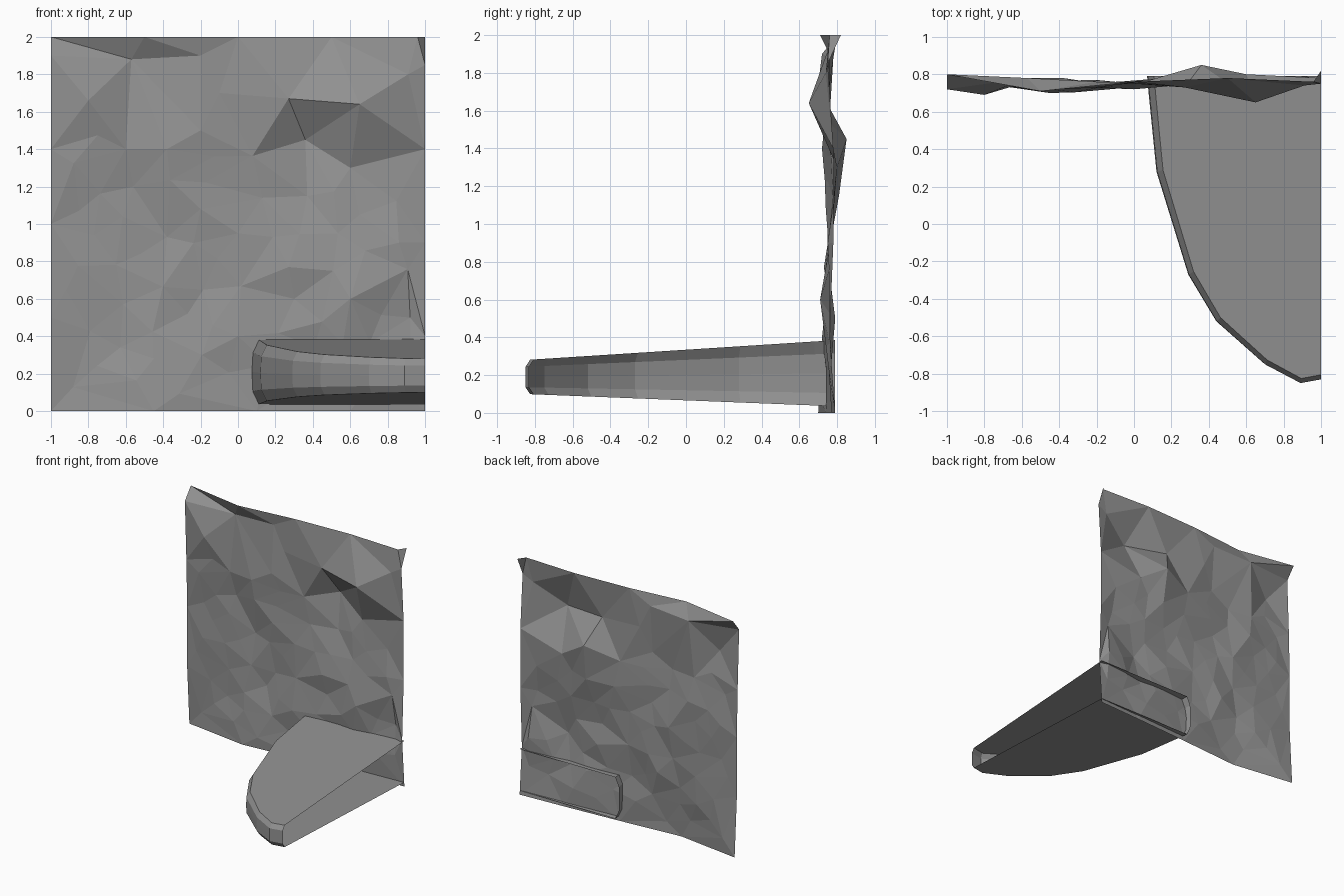
import bpy, bmesh, random
from mathutils import Vector
from mathutils.geometry import delaunay_2d_cdt

if "Cube" in bpy.data.objects:
    bpy.data.objects.remove(bpy.data.objects["Cube"])

random.seed(4)
stone = bpy.data.materials.new("stone grey")
stone.diffuse_color = (0.29, 0.29, 0.29, 1)
stone.use_nodes = True
stone.node_tree.nodes["Principled BSDF"].inputs["Base Color"].default_value = stone.diffuse_color


def add_object(name, verts, faces):
    mesh = bpy.data.meshes.new(name)
    mesh.from_pydata(verts, [], faces)
    mesh.materials.append(stone)
    ob = bpy.data.objects.new(name, mesh)
    bpy.context.collection.objects.link(ob)
    return ob


# Rock wall: main ridges and hollows as (x, z, depth y)
ridges = [
    (-1, 2, .80), (-.5, 2, .71), (-.57, 1.88, .78), (0, 2, .76), (.96, 2, .76), (1, 2, .82),
    (.91, 1.8, .74), (-.8, 1.66, .69), (-.6, 1.4, .75), (.27, 1.67, .73), (.36, 1.45, .85),
    (.65, 1.64, .65), (.6, 1.3, .80), (1, 1.4, .78), (-1, 1.4, .74), (-.56, 1.2, .78),
    (-.38, 1.4, .72), (-.13, 1.36, .75), (.37, 1.15, .81), (-.2, 1.08, .74), (0, .95, .75),
    (.27, .77, .73), (.86, .9, .75), (.92, .5, .79), (-.27, .52, .77), (-.45, .28, .72),
    (-.63, .34, .76), (-.38, .93, .78), (-1, 0, .78), (1, 0, .79), (-.45, 0, .70), (.1, 0, .74),
    (-1, 1, .75), (-1, .5, .75), (0, .4, .72), (.3, .6, .76), (1, .9, .78), (.6, 0, .77),
    (1, .4, .76), (.6, .6, .71), (.65, 1.05, .78), (-.1, 1.7, .76), (.5, 2, .78), (-1, 1.9, .72),
    (-.2, 1.9, .76), (1, 1.85, .75), (-.2, 1.5, .73),
]


def depth(x, z):
    # inverse distance blend between the main points
    w = [(1 / ((x - a) ** 2 + (z - b) ** 2 + 1e-4) ** 1.5, y) for a, b, y in ridges]
    return sum(k * y for k, y in w) / sum(k for k, y in w)


pts = list(ridges)
tries = 0
while len(pts) < 95 and tries < 5000:   # smaller facets between
    tries += 1
    x, z = random.uniform(-.93, .93), random.uniform(.08, 1.5)
    if x > .1 and z > 1.22:
        continue
    if all((x - p[0]) ** 2 + (z - p[1]) ** 2 > .02 for p in pts):
        pts.append((x, z, depth(x, z) + random.uniform(-.012, .012)))
tri = delaunay_2d_cdt([Vector(p[:2]) for p in pts], [], [], 0, 1e-6)
wall_verts = [(v.x, pts[o[0]][2], v.y) for v, o in zip(tri[0], tri[3])]
add_object("rock_wall", wall_verts, [tuple(f) for f in tri[2]])

# Ledge: tapering slab with a bevelled curved rim, open at the back and right
outline = [(.07, .79), (.08, .68), (.12, .28), (.29, -.27), (.44, -.52), (.70, -.75), (.89, -.85), (1, -.83)]
BACK = .79
# (sideways scale, lengthways scale, fraction of the height)
levels = [(.96, .985, 0), (.995, 1, .2), (1, 1, .5), (.995, 1, .8), (.96, .985, 1)]
verts, faces = [], []
n = len(outline)
for sx, sy, t in levels:
    for x, y in outline:
        px, py = 1 - (1 - x) * sx, BACK - (BACK - y) * sy
        k = (py + .85) / 1.64
        low, high = .10 - .065 * k, .28 + .105 * k
        verts.append((px, py, low + (high - low) * t))
for r in range(len(levels) - 1):
    for i in range(n - 1):
        a = r * n + i
        faces.append((a, a + 1, a + 1 + n, a + n))
# top and bottom sheets reach the inner back corner
verts += [(1, BACK, .035), (1, BACK, .385)]
top = (len(levels) - 1) * n
faces.append(tuple(reversed(range(n))) + (len(verts) - 2,))
faces.append(tuple(range(top, top + n)) + (len(verts) - 1,))
add_object("ledge", verts, faces)

# Consistent facing: wall to the front, ledge outwards
for name in ("rock_wall", "ledge"):
    mesh = bpy.data.objects[name].data
    bm = bmesh.new()
    bm.from_mesh(mesh)
    bmesh.ops.recalc_face_normals(bm, faces=bm.faces)
    if name == "rock_wall":
        flip = sum(f.normal.y for f in bm.faces) > 0
    else:
        bm.faces.ensure_lookup_table()
        flip = bm.faces[-1].normal.z < 0
    if flip:
        bmesh.ops.reverse_faces(bm, faces=bm.faces)
    bm.to_mesh(mesh)
    bm.free()
